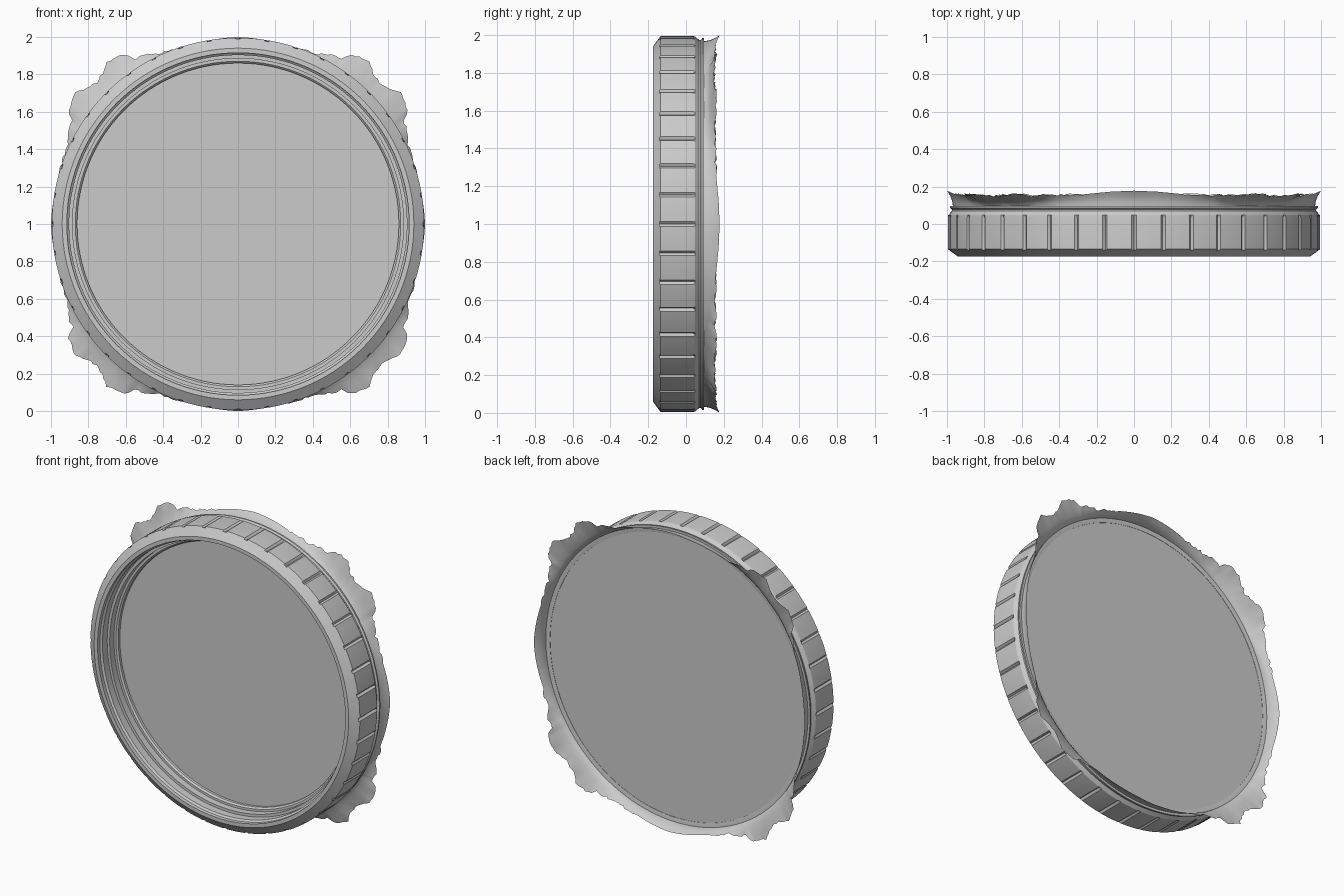
import bpy, bmesh, math, random

if "Cube" in bpy.data.objects:
    bpy.data.objects.remove(bpy.data.objects["Cube"])

random.seed(4)


def sweep(name, angles, rows, point):
    """Closed surface of revolution; point(row, angle_deg) gives radius, y."""
    bm = bmesh.new()
    grid = []
    for row in rows:
        ring = []
        for a in angles:
            r, y = point(row, a)
            t = math.radians(a)
            ring.append(bm.verts.new((r * math.cos(t), y, 1 + r * math.sin(t))))
        grid.append(ring)
    n = len(angles)
    for lo, hi in zip(grid, grid[1:]):
        for i in range(n):
            j = (i + 1) % n
            bm.faces.new((lo[i], lo[j], hi[j], hi[i]))
    bmesh.ops.recalc_face_normals(bm, faces=bm.faces)
    mesh = bpy.data.meshes.new(name)
    bm.to_mesh(mesh)
    bm.free()
    ob = bpy.data.objects.new(name, mesh)
    bpy.context.collection.objects.link(ob)
    bpy.ops.object.select_all(action='DESELECT')
    ob.select_set(True)
    bpy.context.view_layer.objects.active = ob
    bpy.ops.object.shade_smooth_by_angle(angle=math.radians(30))
    return ob


# Ring body: stepped inner wall, front lip, grip with 40 grooves, rear rim
# Each row is radius, y, groove depth
ring_rows = [
    (0.860, 0.000, 0), (0.860, -0.035, 0), (0.870, -0.045, 0),
    (0.885, -0.045, 0), (0.885, -0.090, 0), (0.903, -0.090, 0),
    (0.903, -0.140, 0), (0.915, -0.150, 0), (0.915, -0.175, 0),
    (0.940, -0.175, 0), (0.988, -0.140, 0), (0.995, -0.135, 0.014),
    (0.995, 0.035, 0.014), (0.993, 0.048, 0), (0.974, 0.070, 0),
    (0.974, 0.078, 0), (0.984, 0.086, 0), (0.984, 0.096, 0),
    (0.965, 0.096, 0), (0.940, 0.092, 0), (0.940, 0.080, 0),
]
ring_angles = [9 * k + o for k in range(40) for o in (0, 0.7, 3.2, 5.8, 8.3)]


def ring_point(row, a):
    r, y, groove = row
    return (r - groove if a % 9 == 0 else r), y


sweep("grip_ring", ring_angles, ring_rows, ring_point)

# Pane filling the ring, recessed at the front
bpy.ops.mesh.primitive_cylinder_add(vertices=128, radius=0.942, depth=0.108,
                                    location=(0, 0.036, 1),
                                    rotation=(math.pi / 2, 0, 0))
pane = bpy.context.object
pane.name = "round_pane"
bpy.ops.object.shade_smooth_by_angle(angle=math.radians(30))

# Rear skirt: wavy edge, flaring into four ragged flaps at the diagonals
# Edge outline: degrees from the diagonal, radius, y
outline = [(0, 1.070, 0.150), (3, 1.083, 0.152), (6, 1.117, 0.158),
           (11.5, 1.090, 0.160), (13, 1.040, 0.152), (15, 1.042, 0.155),
           (20, 1.003, 0.155), (30, 0.992, 0.160), (38, 0.995, 0.173),
           (45, 1.000, 0.178)]


def edge(a):
    d = abs(a % 90 - 45)
    for (d0, r0, y0), (d1, r1, y1) in zip(outline, outline[1:]):
        if d <= d1:
            f = (d - d0) / (d1 - d0)
            return r0 + f * (r1 - r0), y0 + f * (y1 - y0), d
    return outline[-1]


rag = {a: random.uniform(-1, 1) for a in range(360)}


def skirt_point(t, a):
    r, y, d = edge(a)
    if t == 1 and d < 30:
        r += 0.005 * rag[a]
        y += 0.006 * rag[a]
    base_r, base_y = 0.968, 0.094
    return base_r + (r - base_r) * t ** 1.5, base_y + (y - base_y) * t ** 0.8


sweep("torn_skirt", list(range(360)), [0, 0.2, 0.4, 0.6, 0.8, 1], skirt_point)
